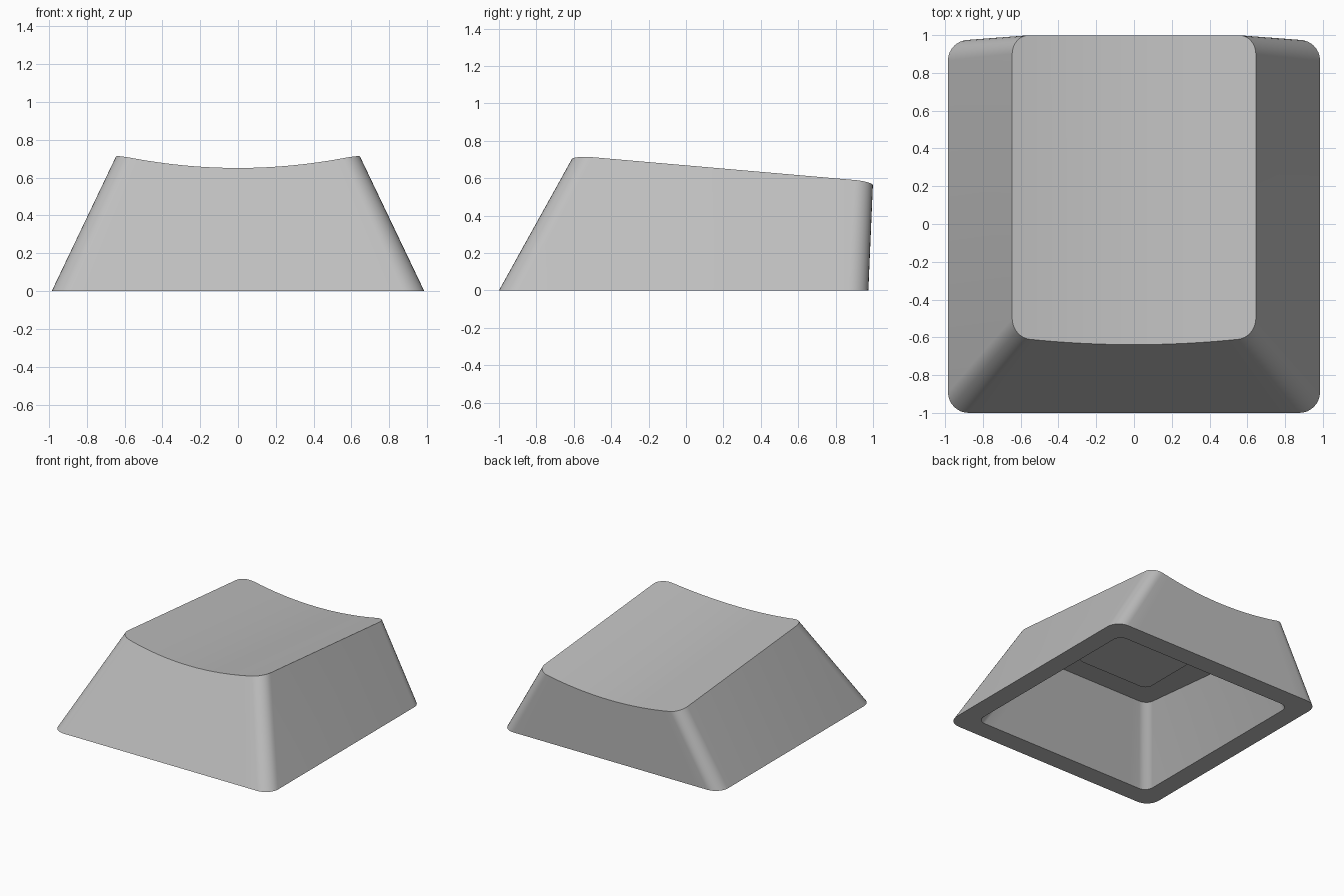
import bpy
import bmesh
import math
from mathutils import Vector

ARC = 8      # segments per rounded corner
SPAN = 16    # segments across the front and back sides

cube = bpy.data.objects.get("Cube")
if cube:
    bpy.data.objects.remove(cube)

# Single light grey plastic
grey = bpy.data.materials.new("light_grey_plastic")
grey.use_nodes = True
colour = (0.52, 0.52, 0.52, 1)
grey.diffuse_color = colour
grey.node_tree.nodes["Principled BSDF"].inputs["Base Color"].default_value = colour


def rounded_loop(half_x, y_front, y_back, radius, height):
    """Front points left to right, then back points left to right."""
    rows = []
    for y_edge, sign in ((y_front, -1), (y_back, 1)):
        row = []
        for i in range(ARC + 1):
            a = math.pi / 2 * i / ARC
            row.append((-half_x + radius * (1 - math.cos(a)),
                        y_edge - sign * radius * (1 - math.sin(a))))
        inner = half_x - radius
        straight = [(inner * (2 * i / SPAN - 1), y_edge) for i in range(1, SPAN)]
        row += straight + [(-x, y) for x, y in reversed(row)]
        rows.append([Vector((x, y, height(y))) for x, y in row])
    return rows


def add_loop(bm, rows):
    return [[bm.verts.new(p) for p in row] for row in rows]


def cap(bm, rows):
    front, back = rows
    for i in range(len(front) - 1):
        bm.faces.new((front[i], front[i + 1], back[i + 1], back[i]))


def bridge(bm, lower, upper):
    a = lower[0] + lower[1][::-1]
    b = upper[0] + upper[1][::-1]
    for i in range(len(a)):
        j = (i + 1) % len(a)
        bm.faces.new((a[i], a[j], b[j], b[i]))


def finish(bm, name):
    bmesh.ops.recalc_face_normals(bm, faces=bm.faces[:])
    mesh = bpy.data.meshes.new(name)
    bm.to_mesh(mesh)
    bm.free()
    mesh.materials.append(grey)
    obj = bpy.data.objects.new(name, mesh)
    bpy.context.collection.objects.link(obj)
    bpy.ops.object.select_all(action="DESELECT")
    obj.select_set(True)
    bpy.context.view_layer.objects.active = obj
    bpy.ops.object.shade_smooth_by_angle(angle=math.radians(30))
    return obj


def ground(y):
    return 0.0


def top_plane(y):
    return 0.723 - 0.087 * (y + 0.625)


def ceiling_plane(y):
    return 0.53 - 0.095 * (y + 0.54)


def trim_to_dish(low, high):
    """Slide up the wall line until it meets the concave top."""
    t0, t1 = 0.0, 1.2
    for _ in range(40):
        t = (t0 + t1) / 2
        p = low.lerp(high, t)
        dish = top_plane(p.y) - 0.073 * (1 - (p.x / 0.645) ** 2)
        if p.z < dish:
            t0 = t
        else:
            t1 = t
    return p


# Hollow shell: tapered walls, dished top, flat rim and sloped ceiling
bm = bmesh.new()
base = rounded_loop(0.985, -1.0, 0.975, 0.11, ground)
crown = rounded_loop(0.645, -0.6, 1.0, 0.1, top_plane)
crown = [[trim_to_dish(p, q) for p, q in zip(b, c)] for b, c in zip(base, crown)]
outer_base = add_loop(bm, base)
outer_top = add_loop(bm, crown)
inner_base = add_loop(bm, rounded_loop(0.825, -0.84, 0.815, 0.07, ground))
ceiling = add_loop(bm, rounded_loop(0.575, -0.54, 0.83, 0.07, ceiling_plane))
bridge(bm, outer_base, outer_top)
cap(bm, outer_top)
bridge(bm, outer_base, inner_base)
bridge(bm, inner_base, ceiling)
cap(bm, ceiling)
finish(bm, "key_shell")

# Shallow rounded boss under the ceiling
bm = bmesh.new()
boss_low = add_loop(bm, rounded_loop(0.34, -0.26, 0.26, 0.06, lambda y: 0.45))
boss_high = add_loop(bm, rounded_loop(0.34, -0.26, 0.26, 0.06, lambda y: 0.52))
bridge(bm, boss_low, boss_high)
cap(bm, boss_low)
cap(bm, boss_high)
finish(bm, "mounting_boss")
